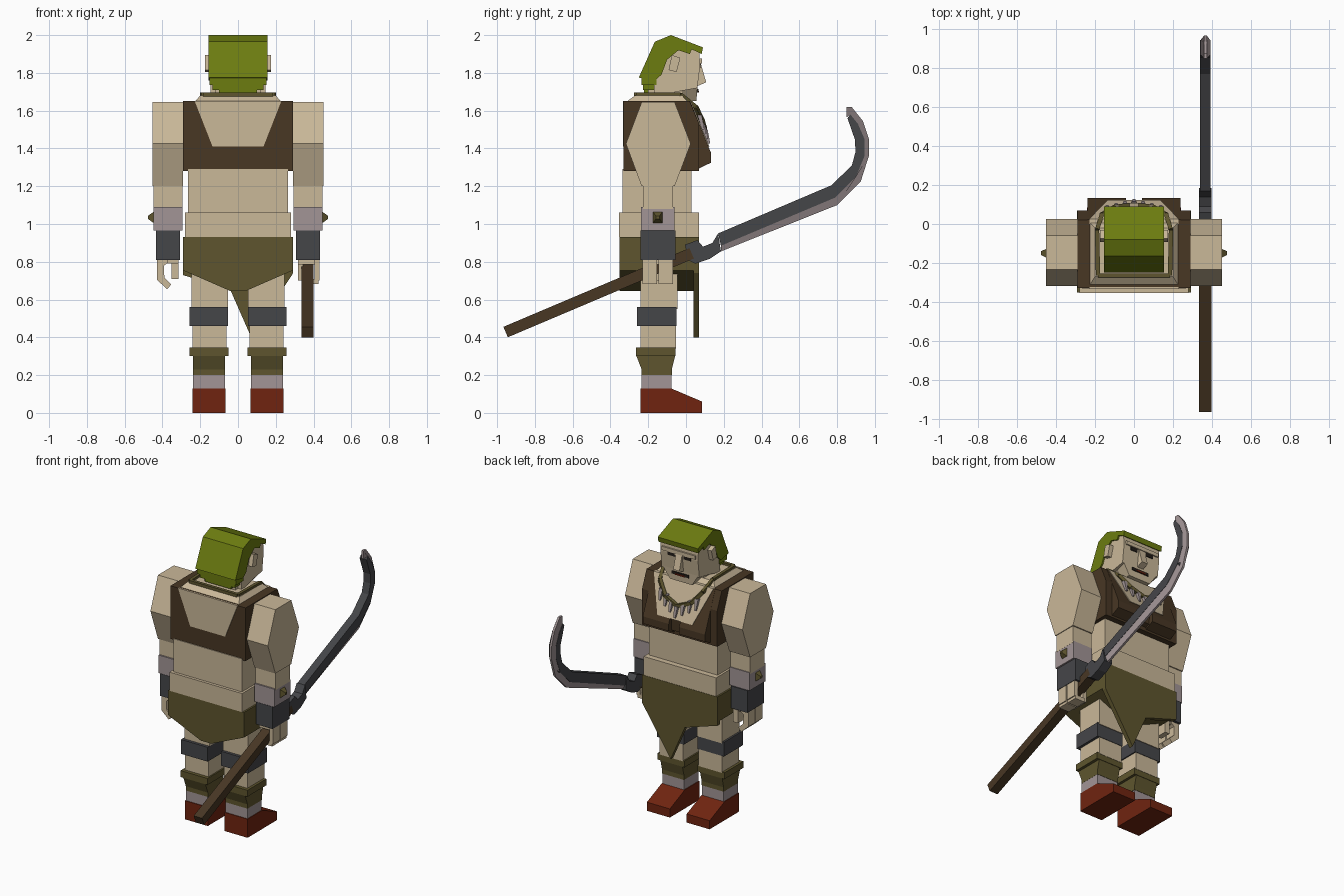
import bpy, bmesh, math
from mathutils import Vector


def material(name, rgb):
    m = bpy.data.materials.new(name)
    m.diffuse_color = [(c / 255 / 12.92 if c < 11 else ((c / 255 + .055) / 1.055) ** 2.4) for c in rgb] + [1]
    return m


SKIN = material("skin", (202, 184, 153))
BROWN = material("brown_leather", (72, 55, 36))
OLIVE = material("olive_cloth", (94, 85, 46))
GREEN = material("green_hair", (108, 124, 16))
RED = material("red_boot", (112, 36, 16))
GREY = material("dark_metal", (69, 70, 73))
MAUVE = material("pale_metal", (162, 149, 150))
BLACK = material("black", (35, 30, 25))


def finish(name, bm, mat):
    bmesh.ops.recalc_face_normals(bm, faces=bm.faces)
    me = bpy.data.meshes.new(name)
    bm.to_mesh(me)
    bm.free()
    me.materials.append(mat)
    ob = bpy.data.objects.new(name, me)
    bpy.context.collection.objects.link(ob)
    return ob


def loft(name, a, b, mat):
    """Solid between two matching rings of points."""
    bm = bmesh.new()
    va, vb = [bm.verts.new(p) for p in a], [bm.verts.new(p) for p in b]
    bm.faces.new(va)
    bm.faces.new(vb[::-1])
    n = len(va)
    for i in range(n):
        j = (i + 1) % n
        bm.faces.new((va[i], vb[i], vb[j], va[j]))
    return finish(name, bm, mat)


def prism(name, axis, pts, lo, hi, mat):
    """Profile extruded along x (y,z points) or y (x,z points)."""
    put = (lambda p, t: (t, p[0], p[1])) if axis == 'x' else (lambda p, t: (p[0], t, p[1]))
    return loft(name, [put(p, lo) for p in pts], [put(p, hi) for p in pts], mat)


def box(name, x, y, z, mat):
    x = sorted(x)
    return prism(name, 'x', [(y[0], z[0]), (y[1], z[0]), (y[1], z[1]), (y[0], z[1])], x[0], x[1], mat)


def bar(name, p, q, w, h, mat):
    """Rectangular rod between two points."""
    p, q = Vector(p), Vector(q)
    d = (q - p).normalized()
    side = d.cross(Vector((0, 0, 1))).normalized()
    up = side.cross(d)
    ring = [side * a * w / 2 + up * b * h / 2 for a, b in ((-1, -1), (1, -1), (1, 1), (-1, 1))]
    return loft(name, [p + r for r in ring], [q + r for r in ring], mat)


# Torso
box("waist", (-.265, .265), (-.335, .03), (1.06, 1.29), SKIN)
box("belly", (-.28, .28), (-.355, .068), (.93, 1.06), SKIN)
prism("loincloth", 'y', [(-.292, .93), (-.292, .755), (-.04, .645), (.04, .645), (.292, .755), (.292, .93)],
      -.352, .04, OLIVE)
prism("front_flap", 'y', [(-.292, .93), (-.292, .73), (-.04, .65), (.07, .4), (.292, .74), (.292, .93)],
      .04, .07, OLIVE)

# Vest, with skin showing in the neckline front and back
prism("vest", 'x', [(-.33, 1.28), (-.33, 1.65), (.02, 1.65), (.07, 1.53), (.07, 1.28)], -.29, .29, BROWN)
prism("vest_middle", 'x', [(0, 1.28), (0, 1.65), (.02, 1.65), (.108, 1.43), (.1, 1.32)], -.05, .05, BROWN)
for s, n in ((-1, "left"), (1, "right")):
    prism(n + "_vest_breast", 'x', [(0, 1.28), (0, 1.65), (.022, 1.65), (.133, 1.375), (.133, 1.325), (.04, 1.28)],
          min(s * .04, s * .24), max(s * .04, s * .24), BROWN)
neckline = [(-.23, 1.652), (.23, 1.652), (.135, 1.41), (-.135, 1.41)]
prism("back_skin", 'y', neckline, -.334, -.325, SKIN)
chest_y = lambda z: .022 + (1.65 - z) * .404
loft("chest_skin", [(x, chest_y(z) - .02, z) for x, z in neckline],
     [(x, chest_y(z) + .005, z) for x, z in neckline], SKIN)
loft("shoulder_skin", [(-.235, -.325, 1.64), (.235, -.325, 1.64), (.235, .015, 1.64), (-.235, .015, 1.64)],
     [(-.2, -.27, 1.68), (.2, -.27, 1.68), (.2, -.02, 1.68), (-.2, -.02, 1.68)], SKIN)

# Necklace with hanging teeth
cord = [(0, -.265, 1.685), (.185, -.265, 1.685), (.19, -.03, 1.685), (.165, .05, 1.62), (.1, .088, 1.54), (0, .1, 1.5)]
for s in (-1, 1):
    for a, b in zip(cord, cord[1:]):
        bar("necklace", (s * a[0], a[1], a[2]), (s * b[0], b[1], b[2]), .022, .022, OLIVE)
for i in range(7):
    x = (i - 3) * .046
    z = 1.5 + abs(x) * .55
    y = chest_y(z) + .02
    loft("tooth", [(x - .013, y - .012, z), (x + .013, y - .012, z), (x + .013, y + .012, z), (x - .013, y + .012, z)],
         [(x - .006, y + .014, z - .075), (x + .006, y + .014, z - .075),
          (x + .006, y + .026, z - .075), (x - .006, y + .026, z - .075)], MAUVE)

# Head and face
prism("head", 'x', [(-.17, 1.67), (-.17, 1.92), (-.05, 1.95), (.07, 1.92), (.075, 1.84), (.06, 1.72), (-.05, 1.70)],
      -.145, .145, SKIN)
loft("jaw", [(-.145, -.1, 1.74), (.145, -.1, 1.74), (.145, .062, 1.74), (-.145, .062, 1.74)],
     [(-.085, -.06, 1.65), (.085, -.06, 1.65), (.085, .055, 1.65), (-.085, .055, 1.65)], SKIN)
box("neck", (-.12, .12), (-.2, -.02), (1.62, 1.72), SKIN)
prism("nose", 'x', [(.06, 1.85), (.078, 1.85), (.107, 1.75), (.06, 1.73)], -.024, .024, SKIN)
box("brow", (-.13, .13), (.05, .084), (1.85, 1.875), SKIN)
box("mouth", (-.065, .065), (.05, .065), (1.695, 1.715), BLACK)
box("tongue", (-.035, .035), (.05, .069), (1.695, 1.705), RED)
for s in (-1, 1):
    box("eye", (s * .035, s * .09), (.06, .078), (1.825, 1.848), BLACK)
    prism("ear", 'x', [(-.092, 1.815), (-.05, 1.805), (-.03, 1.88), (-.075, 1.895)],
          min(s * .14, s * .175), max(s * .14, s * .175), SKIN)

# Hair
prism("hair", 'x', [(-.25, 1.775), (-.165, 1.965), (-.08, 2), (.09, 1.935), (.083, 1.9), (.03, 1.925), (.02, 1.9),
                    (-.04, 1.92), (-.1, 1.87), (-.13, 1.79), (-.165, 1.76)], -.155, .155, GREEN)
for w, y, z in ((.15, -.235, 1.735), (.135, -.228, 1.71), (.1, -.222, 1.69)):
    box("hair_lock", (-w, w), (y, -.155), (z, 1.79), GREEN)

# Arms and legs
for s, n in ((-1, "left_"), (1, "right_")):
    def part(name, x, y, z, mat):
        box(n + name, (s * x[0], s * x[1]), y, z, mat)

    def side(name, pts, x, mat):
        prism(n + name, 'x', pts, min(s * x[0], s * x[1]), max(s * x[0], s * x[1]), mat)

    side("upper_arm", [(-.235, 1.645), (-.06, 1.645), (.025, 1.425), (-.06, 1.2), (-.235, 1.2), (-.318, 1.425)],
         (.291, .453), SKIN)
    part("forearm", (.295, .448), (-.228, -.068), (1.08, 1.2), SKIN)
    part("bracer", (.293, .447), (-.238, -.062), (.965, 1.09), MAUVE)
    part("wrist_wrap", (.308, .435), (-.24, -.055), (.81, .965), GREY)
    loft(n + "bracer_stud", [(s * .44, -.15 + a * .028, 1.035 + b * .034) for a, b in ((-1, -1), (1, -1), (1, 1), (-1, 1))],
         [(s * .477, -.15 + a * .01, 1.035 + b * .008) for a, b in ((-1, -1), (1, -1), (1, 1), (-1, 1))], OLIVE)
    part("thigh", (.052, .245), (-.24, -.045), (.55, .8), SKIN)
    part("thigh_wrap", (.052, .258), (-.26, -.05), (.46, .56), GREY)
    part("knee", (.06, .24), (-.24, -.053), (.34, .46), SKIN)
    part("sock_cuff", (.05, .258), (-.265, -.055), (.3, .345), OLIVE)
    side("sock", [(-.262, .3), (-.235, .23), (-.235, .2), (-.075, .2), (-.075, .23), (-.058, .3)], (.068, .238), OLIVE)
    part("ankle", (.07, .237), (-.235, -.077), (.13, .2), MAUVE)
    side("boot", [(-.24, 0), (-.24, .13), (-.08, .13), (.085, .06), (.085, 0)], (.065, .242), RED)

# Open left hand
for i in range(2):
    y = -.228 + i * .082
    prism("left_fingers", 'y', [(-.43, .81), (-.43, .705), (-.375, .655), (-.353, .68), (-.39, .715), (-.392, .78),
                                (-.37, .795), (-.37, .81)], y, y + .074, SKIN)
box("left_palm", (-.42, -.315), (-.22, -.08), (.79, .812), SKIN)
box("left_thumb", (-.352, -.315), (-.15, -.07), (.71, .8), SKIN)

# Gripping right hand
for i in range(2):
    y = -.23 + i * .084
    box("right_fingers", (.405, .432), (y, y + .076), (.7, .81), SKIN)
    box("right_finger_tips", (.345, .425), (y, y + .076), (.682, .71), SKIN)
box("right_palm", (.318, .42), (-.22, -.08), (.785, .812), SKIN)
box("right_thumb", (.318, .345), (-.21, -.09), (.7, .81), SKIN)

# Scythe
X = .367
bar("scythe_handle", (X, -.955, .428), (X, .03, .845), .064, .06, BROWN)
prism("scythe_socket", 'x', [(-.005, .89), (.06, .915), (.09, .88), (.14, .9), (.17, .95), (.185, .855), (.125, .815),
                             (.05, .79), (.01, .81)], X - .032, X + .032, GREY)
inner = [(.17, .95), (.77, 1.205), (.878, 1.31), (.897, 1.38), (.895, 1.445), (.855, 1.56)]
mid = [(.185, .885), (.79, 1.14), (.9, 1.25), (.945, 1.36), (.945, 1.45), (.91, 1.53), (.87, 1.58)]
outer = [(.185, .855), (.8, 1.1), (.925, 1.225), (.968, 1.36), (.968, 1.45), (.937, 1.545), (.877, 1.62),
         (.85, 1.62), (.85, 1.565)]
prism("scythe_blade", 'x', inner + mid[::-1], X - .027, X + .027, GREY)
edge = prism("scythe_edge", 'x', mid + outer[::-1], X - .025, X + .025, MAUVE)
for v in edge.data.vertices:  # sharpen the cutting side
    if any(abs(v.co.y - p[0]) + abs(v.co.z - p[1]) < 1e-4 for p in outer):
        v.co.x = X + (v.co.x - X) * .3
